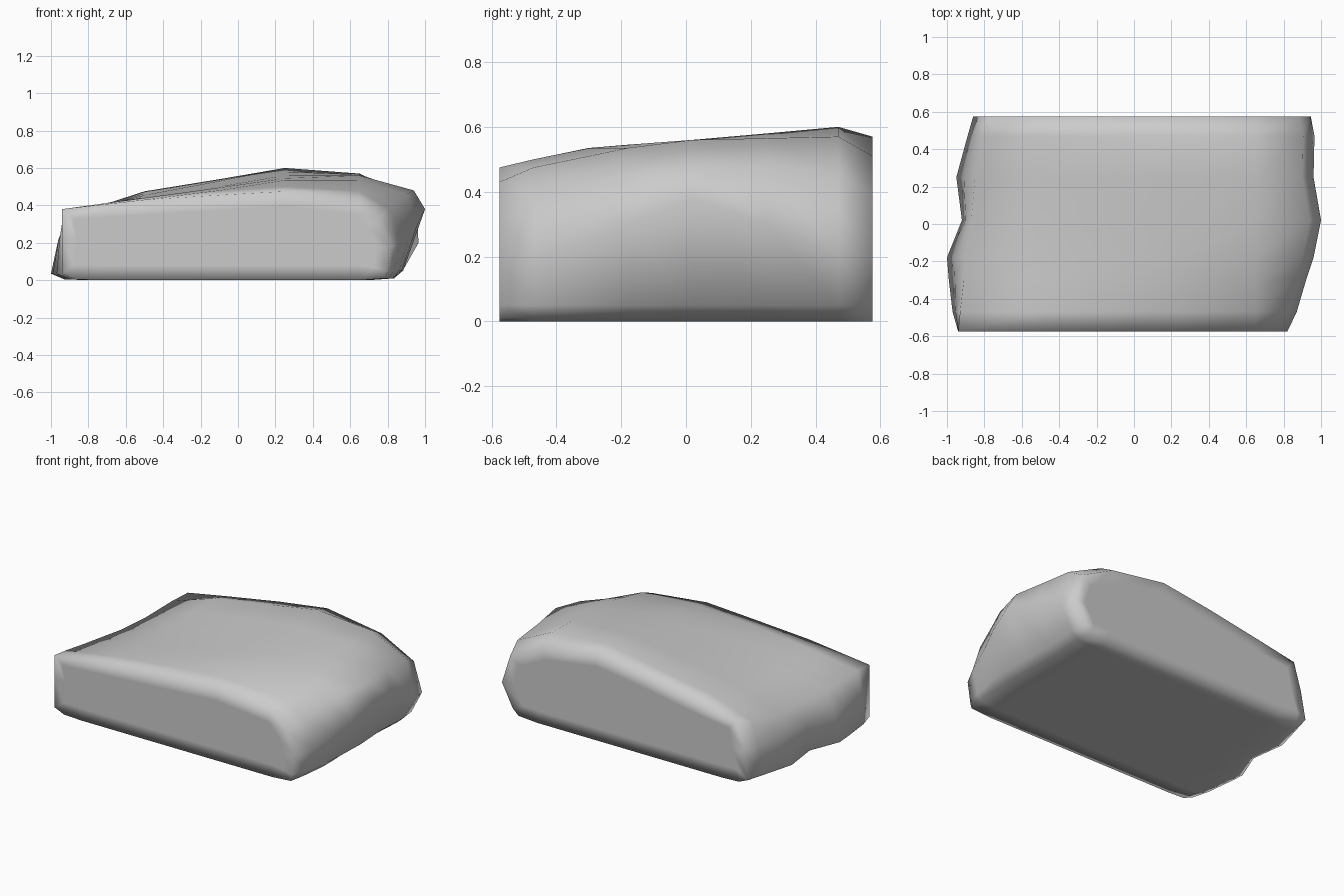
import bpy, bmesh

# Slices from front to back:
# y, left x, lean of left wall, right x, height of right bulge, undercut of right base,
# top heights from left to right
SLICES = [
    (-0.575, -0.94, 0.00, 0.820, 0.18, 0.03, (0.38, 0.43, 0.455, 0.475, 0.43, 0.33)),
    (-0.47, -0.97, 0.04, 0.870, 0.20, 0.06, (0.375, 0.44, 0.48, 0.50, 0.475, 0.38)),
    (-0.30, -0.99, 0.08, 0.920, 0.25, 0.09, (0.36, 0.44, 0.495, 0.535, 0.51, 0.43)),
    (-0.18, -1.00, 0.10, 0.960, 0.30, 0.13, (0.35, 0.445, 0.50, 0.545, 0.535, 0.46)),
    (0.02, -0.92, 0.05, 1.000, 0.38, 0.18, (0.34, 0.455, 0.51, 0.56, 0.56, 0.48)),
    (0.25, -0.95, 0.10, 0.960, 0.30, 0.14, (0.34, 0.465, 0.53, 0.58, 0.565, 0.48)),
    (0.47, -0.89, 0.08, 0.965, 0.20, 0.13, (0.375, 0.475, 0.54, 0.60, 0.57, 0.45)),
    (0.575, -0.86, 0.09, 0.945, 0.20, 0.12, (0.40, 0.45, 0.52, 0.57, 0.51, 0.39)),
]
TOP_X = (-0.5, -0.1, 0.25, 0.65)


def outline(left, lean, right, bulge, under, tops):
    """Closed cross-section: base, left wall, top, right wall."""
    pts = [(left + 0.20, 0.0), (left + 0.07, 0.005), (left, 0.035),
           (left + lean * 0.4, 0.22), (left + lean, tops[0])]
    pts += list(zip(TOP_X, tops[1:5]))
    pts += [(right - 0.06, tops[5]), (right, bulge),
            (right - under * 0.65, 0.05), (right - under, 0.01),
            (right - under - 0.14, 0.0)]
    return pts


# Rock slab: loft through the slices
bm = bmesh.new()
rings = []
for y, *shape in SLICES:
    rings.append([bm.verts.new((x, y, z)) for x, z in outline(*shape)])
n = len(rings[0])
for a, b in zip(rings, rings[1:]):
    for i in range(n):
        j = (i + 1) % n
        bm.faces.new((a[i], a[j], b[j], b[i]))

# Flat front and back ends, inset so the shading softens only near the rim
caps = [bm.faces.new(rings[0]), bm.faces.new(rings[-1])]
bmesh.ops.recalc_face_normals(bm, faces=bm.faces)
bmesh.ops.inset_individual(bm, faces=caps, thickness=0.08)
bmesh.ops.recalc_face_normals(bm, faces=bm.faces)

mesh = bpy.data.meshes.new("rock_slab")
bm.to_mesh(mesh)
bm.free()
for p in mesh.polygons:
    p.use_smooth = True
rock = bpy.data.objects.new("rock_slab", mesh)
bpy.context.collection.objects.link(rock)
